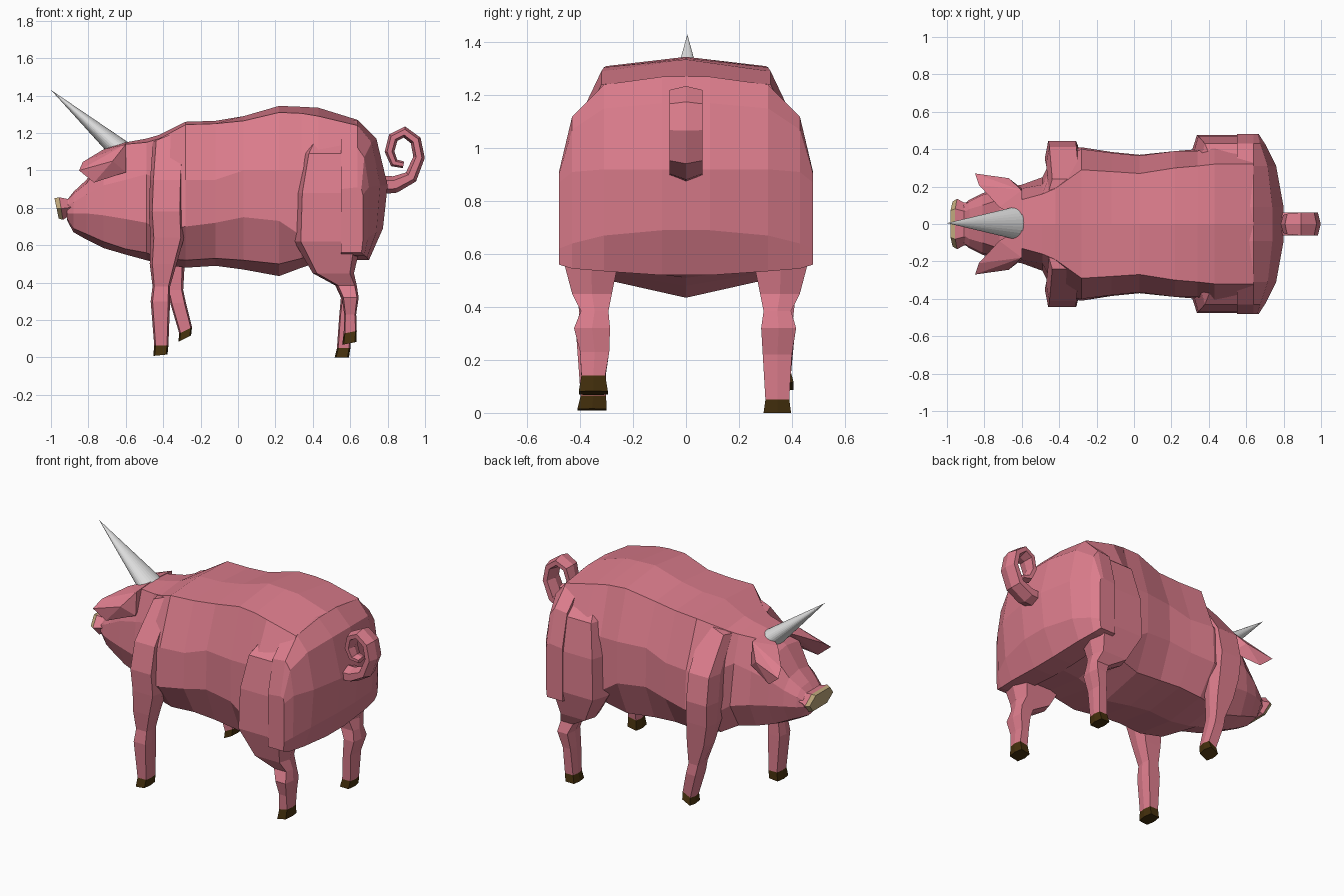
import bpy, bmesh, math
from mathutils import Vector, Matrix


def material(name, rgb):
    m = bpy.data.materials.new(name)
    m.diffuse_color = (*rgb, 1)
    return m


PINK = material("pig pink", (0.72, 0.205, 0.265))
HOOF = material("hoof brown", (0.060, 0.030, 0.004))
TAN = material("snout tan", (0.52, 0.39, 0.20))
GREY = material("horn white", (0.75, 0.75, 0.75))


def finish(name, bm, mat):
    bmesh.ops.recalc_face_normals(bm, faces=bm.faces)
    me = bpy.data.meshes.new(name)
    bm.to_mesh(me)
    bm.free()
    me.materials.append(mat)
    ob = bpy.data.objects.new(name, me)
    bpy.context.collection.objects.link(ob)
    return ob


def loft(name, rings, mat):
    """Skin a list of equal-length point rings and cap the ends."""
    bm = bmesh.new()
    vs = [[bm.verts.new(p) for p in r] for r in rings]
    n = len(vs[0])
    for a, b in zip(vs, vs[1:]):
        for i in range(n):
            j = (i + 1) % n
            bm.faces.new((a[i], a[j], b[j], b[i]))
    bm.faces.new(vs[0])
    bm.faces.new(vs[-1])
    return finish(name, bm, mat)


def section(x, zt, w1, z1, w2, z2, w3, z3, w4, z4, zb):
    """Mirrored ten-sided cross-section of the torso or head."""
    half = [(w1, z1), (w2, z2), (w3, z3), (w4, z4)]
    return ([(x, 0, zt)] + [(x, w, z) for w, z in half] + [(x, 0, zb)]
            + [(x, -w, z) for w, z in reversed(half)])


# Torso: x, top, four half-width/height pairs, bottom
neck = (-.49, 1.17, .16, 1.15, .21, .98, .25, .72, .16, .56, .52)
torso = [
    neck,
    (-.42, 1.19, .19, 1.17, .34, .95, .39, .68, .24, .53, .50),
    (-.28, 1.26, .29, 1.245, .40, .95, .41, .70, .28, .52, .48),
    (-.12, 1.265, .28, 1.25, .38, .95, .385, .72, .28, .53, .49),
    (.03, 1.29, .27, 1.265, .365, 1.0, .37, .75, .28, .52, .47),
    (.22, 1.345, .30, 1.31, .39, 1.0, .39, .73, .29, .50, .435),
    (.34, 1.34, .31, 1.305, .39, 1.0, .40, .65, .30, .53, .48),
    (.43, 1.335, .32, 1.29, .42, 1.08, .45, .70, .30, .55, .51),
    (.64, 1.27, .32, 1.24, .47, .90, .47, .60, .30, .55, .53),
]
loft("torso", [section(*r) for r in torso], PINK)

# Rump: side profiles (x, z) swept across the width, rounding off outward
columns = [
    (.09, ((.64, 1.27), (.74, 1.17), (.80, .92), (.775, .69), (.70, .52))),
    (.31, ((.64, 1.24), (.715, 1.15), (.76, .92), (.74, .67), (.69, .535))),
    (.43, ((.64, 1.12), (.675, 1.07), (.70, .91), (.695, .64), (.675, .545))),
    (.48, ((.64, .91), (.66, .90), (.667, .87), (.667, .62), (.66, .56))),
]
swept = [(-y, p) for y, p in reversed(columns)] + columns
loft("rump", [[(x, y, z) for x, z in p] + [(.55, y, p[-1][1]), (.55, y, p[0][1] - .01)]
              for y, p in swept], PINK)

# Head
head = [
    neck,
    (-.60, 1.15, .13, 1.14, .19, .95, .21, .74, .14, .58, .55),
    (-.72, 1.08, .13, 1.06, .18, .92, .19, .76, .13, .62, .585),
    (-.81, .95, .10, .93, .155, .87, .165, .77, .11, .66, .63),
    (-.88, .885, .08, .875, .12, .83, .13, .77, .09, .69, .67),
    (-.915, .84, .06, .84, .10, .81, .10, .77, .07, .745, .735),
]
loft("head", [section(*r) for r in head], PINK)


# Snout: flaring pink collar with a thin tan hexagonal plate
def snout_ring(x, w, zc, h, lean):
    return [(x - lean * b, a * w, zc + b * h) for a, b in
            ((-1, 0), (-.6, 1), (.6, 1), (1, 0), (.6, -1), (-.6, -1))]


rim = snout_ring(-.946, .135, .796, .06, .010)
loft("snout", [snout_ring(-.86, .12, .81, .06, 0),
               snout_ring(-.91, .115, .80, .047, 0), rim], PINK)
loft("snout_plate", [rim, snout_ring(-.970, .12, .797, .054, .011)], TAN)

# Ears: forward-drooping flaps
for s, side in ((1, "left"), (-1, "right")):
    bm = bmesh.new()
    for x, y, z in ((-.60, .02, 1.152), (-.60, .18, 1.14), (-.72, .09, 1.112),
                    (-.83, .21, 1.045), (-.85, .27, 1.0), (-.77, .25, .935),
                    (-.60, .19, .99), (-.67, .245, 1.05), (-.70, .14, 1.03)):
        bm.verts.new((x, s * y, z))
    bmesh.ops.convex_hull(bm, input=bm.verts)
    finish(side + "_ear", bm, PINK)

# Horn: slightly flattened cone leaning forward
tip = Vector((-1.0, 0.005, 1.43))
axis = Vector((-.755, 0, .656)).normalized()
length = .50
frame = Matrix((axis.cross((0, 1, 0)), (0, 1, 0), axis)).transposed()
bm = bmesh.new()
bmesh.ops.create_cone(bm, cap_ends=True, segments=28, radius1=1, radius2=0, depth=1)
for v in bm.verts:
    v.co = tip + frame @ Vector((v.co.x * .060, v.co.y * .090, (v.co.z - .5) * length))
finish("horn", bm, GREY)


# Legs: six-sided lofts of (x, y, z, half-length, half-width, tilt)
def leg_ring(s, x, y, z, rx, ry, tilt=0):
    return [(x + a * rx, s * (y + b * ry), z + a * rx * tilt) for a, b in
            ((-.8, 1), (.8, 1), (1, 0), (.8, -1), (-.8, -1), (-1, 0))]


def leg(name, s, rings, sole):
    loft(name, [leg_ring(s, *r) for r in rings], PINK)
    loft(name + "_hoof", [leg_ring(s, *rings[-1]), leg_ring(s, *sole)], HOOF)


shoulder = [(-.365, .18, 1.19, .09, .06, .4), (-.380, .32, .95, .09, .092),
            (-.385, .35, .78, .092, .095), (-.378, .355, .64, .09, .08)]
leg("right_front_leg", -1, shoulder + [
    (-.40, .36, .50, .072, .06), (-.41, .355, .38, .047, .048),
    (-.415, .36, .30, .052, .055), (-.41, .35, .065, .038, .048)],
    (-.415, .355, .012, .038, .055, .1))
leg("left_front_leg", 1, shoulder + [
    (-.36, .36, .50, .075, .06), (-.335, .355, .36, .042, .05),
    (-.32, .355, .29, .042, .055),
    (-.28, .35, .145, .034, .045, .5)], (-.285, .355, .10, .034, .052, .5))

thigh = [(.52, .22, 1.22, .10, .06), (.495, .33, 1.09, .145, .10),
         (.48, .35, .88, .17, .12), (.480, .36, .62, .18, .115)]
leg("right_hind_leg", -1, thigh + [
    (.51, .355, .45, .11, .075), (.58, .345, .385, .055, .052),
    (.60, .355, .32, .045, .068), (.60, .345, .23, .032, .055),
    (.60, .35, .135, .035, .045, .2)], (.595, .35, .075, .038, .055, .2))
leg("left_hind_leg", 1, thigh + [
    (.51, .355, .45, .11, .075), (.575, .345, .385, .055, .052),
    (.595, .35, .32, .045, .066), (.575, .345, .22, .034, .055),
    (.565, .345, .05, .036, .045)], (.555, .345, 0, .038, .052))

# Tail: flattened tube curling into a ring
path = [(.74, .92, .050), (.84, .925, .045), (.925, .965, .036), (.968, 1.07, .031),
        (.95, 1.16, .030), (.89, 1.205, .030), (.83, 1.175, .028), (.81, 1.10, .026),
        (.835, 1.04, .024), (.885, 1.03, .018)]
rings = []
for i, (x, z, r) in enumerate(path):
    a, b = path[max(i - 1, 0)], path[min(i + 1, len(path) - 1)]
    t = Vector((b[0] - a[0], 0, b[1] - a[1])).normalized()
    n = Vector((-t.z, 0, t.x))
    wide = .071 if i < 6 else .071 - .008 * (i - 5)
    rings.append([Vector((x, wide * math.cos((k + .5) * math.pi / 3), z))
                  + n * r * math.sin((k + .5) * math.pi / 3) for k in range(6)])
loft("tail", rings, PINK)
